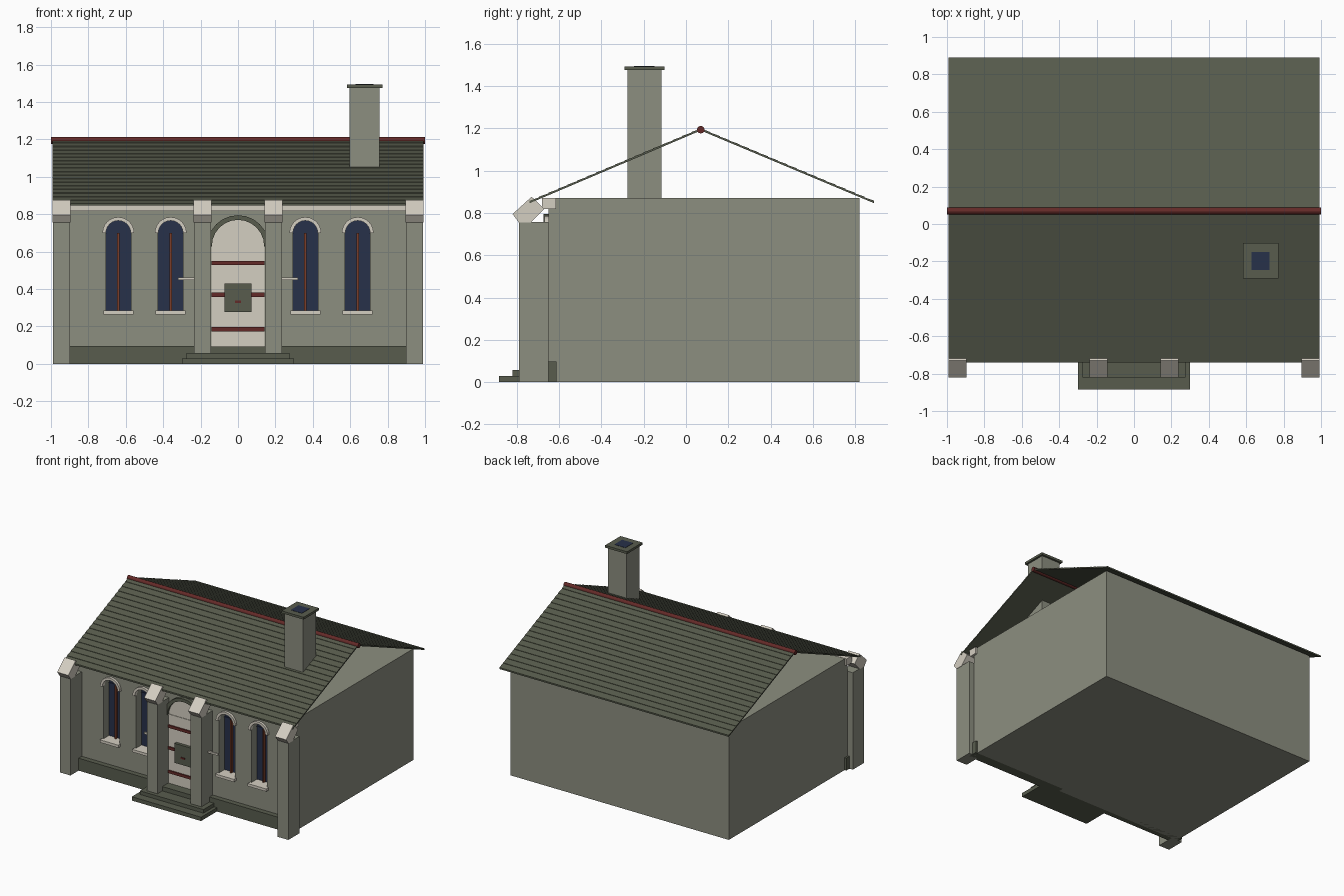
import bpy, bmesh, math
from mathutils import Vector

cube = bpy.data.objects.get("Cube")
if cube:
    bpy.data.objects.remove(cube, do_unlink=True)


def material(name, *rgb):
    m = bpy.data.materials.new(name)
    m.use_nodes = True
    col = (*[(c / 255) ** 2.2 for c in rgb], 1)
    m.diffuse_color = col
    m.node_tree.nodes["Principled BSDF"].inputs["Base Color"].default_value = col
    return m


STONE = material("grey green stone", 139, 141, 127)
DARK = material("dark stone", 89, 93, 79)
SLATE = material("roof slate", 87, 91, 77)
TRIM = material("pale limestone", 211, 205, 192)
RED = material("dark red", 100, 46, 44)
GLASS = material("dark blue glass", 44, 52, 75)
RUST = material("rust glazing bar", 122, 64, 46)


def prism(name, pts, axis, a, b, mat):
    """Extrude a closed profile between a and b: (y, z) along x, or (x, z) along y."""
    def place(p, t):
        return Vector((t, p[0], p[1])) if axis == "x" else Vector((p[0], t, p[1]))
    bm = bmesh.new()
    face = bm.faces.new([bm.verts.new(place(p, a)) for p in pts])
    ext = bmesh.ops.extrude_face_region(bm, geom=[face])
    verts = [v for v in ext["geom"] if isinstance(v, bmesh.types.BMVert)]
    bmesh.ops.translate(bm, verts=verts, vec=place((0, 0), b - a))
    bmesh.ops.recalc_face_normals(bm, faces=bm.faces)
    me = bpy.data.meshes.new(name)
    bm.to_mesh(me)
    bm.free()
    me.materials.append(mat)
    ob = bpy.data.objects.new(name, me)
    bpy.context.collection.objects.link(ob)
    return ob


def box(name, x, y, z, mat):
    pts = [(x[0], z[0]), (x[1], z[0]), (x[1], z[1]), (x[0], z[1])]
    return prism(name, pts, "y", y[0], y[1], mat)


def arc(cx, cz, r, n=12):
    return [(cx + r * math.cos(math.pi * i / n), cz + r * math.sin(math.pi * i / n))
            for i in range(n + 1)]


def arched(cx, r, bottom, spring):
    return [(cx - r, bottom), (cx + r, bottom)] + arc(cx, spring, r)


def ring(cx, cz, r_out, r_in):
    return arc(cx, cz, r_out) + arc(cx, cz, r_in)[::-1]


# Main body with arched window openings cut into the front wall
WALL, BACK, HALF = -0.65, -0.575, 0.945
WINDOWS = (-0.64, -0.36, 0.36, 0.64)
body = box("body", (-HALF, HALF), (WALL, 0.82), (0, 0.87), STONE)
cutters = [prism("cutter", arched(c, 0.068, 0.28, 0.7), "y", -0.7, BACK, STONE)
           for c in WINDOWS]
for c in cutters:
    mod = body.modifiers.new("opening", "BOOLEAN")
    mod.operation, mod.solver, mod.object = "DIFFERENCE", "EXACT", c
bpy.context.view_layer.objects.active = body
for mod in list(body.modifiers):
    bpy.ops.object.modifier_apply(modifier=mod.name)
for c in cutters:
    bpy.data.objects.remove(c, do_unlink=True)

# Windows
for c in WINDOWS:
    prism("window_glass", arched(c, 0.067, 0.281, 0.7), "y", BACK - 0.008, BACK + 0.001, GLASS)
    box("window_mullion", (c - 0.006, c + 0.006), (BACK - 0.03, BACK), (0.285, 0.7), RUST)
    box("window_transom", (c - 0.067, c + 0.067), (BACK - 0.014, BACK), (0.697, 0.703), GLASS)
    box("window_sill", (c - 0.08, c + 0.08), (WALL - 0.03, BACK), (0.264, 0.285), TRIM)
    prism("window_hood", ring(c, 0.7, 0.085, 0.066), "y", WALL - 0.02, WALL + 0.01, TRIM)

# Door with red straps and a dark plate
prism("door", arched(0, 0.142, 0.09, 0.63), "y", WALL - 0.006, WALL + 0.01, TRIM)
box("door_transom", (-0.142, 0.142), (WALL - 0.01, WALL), (0.626, 0.634), TRIM)
prism("door_arch", ring(0, 0.63, 0.165, 0.14), "y", WALL - 0.025, WALL + 0.01, DARK)
for z in (0.185, 0.37, 0.54):
    box("door_strap", (-0.142, 0.142), (WALL - 0.015, WALL), (z - 0.011, z + 0.011), RED)
box("door_plate", (-0.073, 0.073), (WALL - 0.03, WALL), (0.278, 0.43), DARK)
box("door_latch", (-0.016, 0.016), (WALL - 0.036, WALL), (0.326, 0.338), RED)

# Plinth, cornice and entrance steps
for s in (-1, 1):
    xs = sorted((s * 0.15, s * 0.96))
    box("plinth", xs, (-0.69, -0.612), (0, 0.097), DARK)
box("cornice", (-0.96, 0.96), (-0.682, -0.615), (0.818, 0.872), TRIM)
box("lower_step", (-0.3, 0.3), (-0.885, WALL), (0, 0.03), DARK)
box("upper_step", (-0.275, 0.275), (-0.82, WALL), (0.03, 0.058), DARK)
box("threshold", (-0.15, 0.15), (-0.73, WALL), (0.058, 0.092), DARK)

# Piers with slanted capstones
CAP = [(-0.82, 0.795), (-0.73, 0.877), (-0.67, 0.82), (-0.735, 0.755), (-0.79, 0.755)]
for x, foot in ((0.19, 0.058), (0.943, 0)):
    for s in (-1, 1):
        c = s * x
        box("pier", (c - 0.046, c + 0.046), (-0.79, WALL), (foot, 0.758), STONE)
        prism("pier_cap", CAP, "x", c - 0.048, c + 0.048, TRIM)
for s in (-1, 1):
    xs = sorted((s * 0.235, s * 0.32))
    box("door_side_rod", xs, (-0.707, -0.693), (0.448, 0.462), TRIM)

# Roof slopes in stepped slate courses, open at the gables
RIDGE = Vector((0.07, 1.19))
COURSES = 18
for name, eave in (("front_roof", Vector((-0.74, 0.846))), ("back_roof", Vector((0.89, 0.846)))):
    thick, step = Vector((0, 0.009)), Vector((0, 0.003))
    pts = [eave]
    for i in range(COURSES):
        pts.append(eave.lerp(RIDGE, i / COURSES) + thick + step)
        pts.append(eave.lerp(RIDGE, (i + 1) / COURSES) + thick)
    pts.append(RIDGE)
    prism(name, pts, "x", -0.993, 0.993, SLATE)
ridge = [(0.07 + 0.018 * math.cos(math.pi * i / 6), 1.194 + 0.018 * math.sin(math.pi * i / 6))
         for i in range(12)]
prism("ridge_roll", ridge, "x", -1, 1, RED)

# Chimney
CX, CY = 0.677, -0.197
for name, r, z, mat in (("chimney_stack", 0.08, (0.865, 1.476), STONE),
                        ("chimney_cap", 0.095, (1.476, 1.494), DARK),
                        ("chimney_opening", 0.048, (1.49, 1.496), GLASS)):
    box(name, (CX - r, CX + r), (CY - r, CY + r), z, mat)
